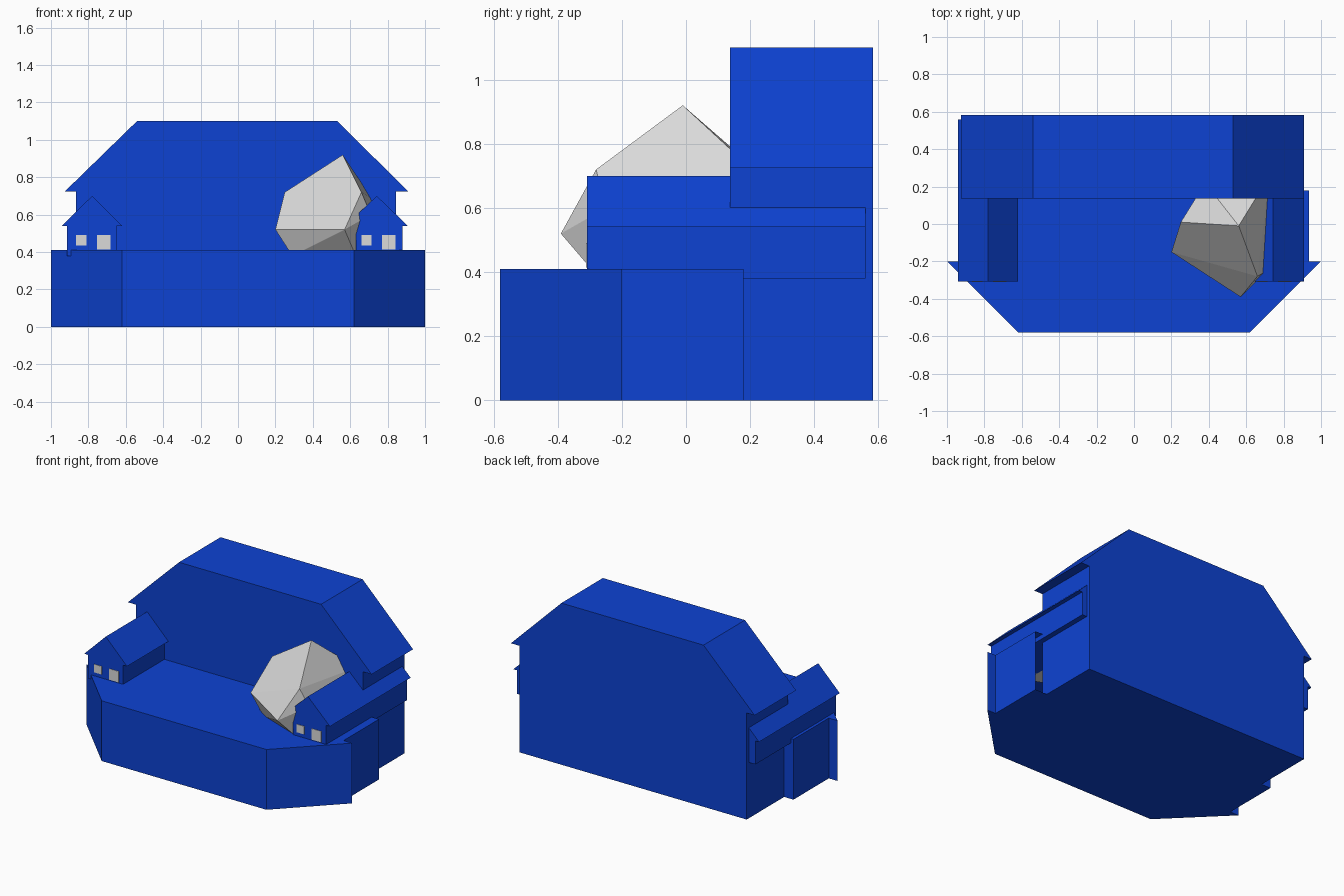
import bpy
import bmesh
from mathutils import Vector

if "Cube" in bpy.data.objects:
    bpy.data.objects.remove(bpy.data.objects["Cube"])


def material(name, rgb):
    m = bpy.data.materials.new(name)
    m.use_nodes = True
    m.diffuse_color = (*rgb, 1)
    bsdf = next(n for n in m.node_tree.nodes if n.type == 'BSDF_PRINCIPLED')
    bsdf.inputs["Base Color"].default_value = (*rgb, 1)
    return m


blue = material("bright blue", (0.004, 0.055, 0.65))
grey = material("light grey", (0.7, 0.7, 0.7))


def finish(bm, name, mat):
    bmesh.ops.recalc_face_normals(bm, faces=bm.faces)
    mesh = bpy.data.meshes.new(name)
    bm.to_mesh(mesh)
    bm.free()
    mesh.materials.append(mat)
    obj = bpy.data.objects.new(name, mesh)
    bpy.context.collection.objects.link(obj)
    return obj


def prism(points, place, offset):
    """Extrude a flat outline; place maps each 2D point into space."""
    bm = bmesh.new()
    face = bm.faces.new([bm.verts.new(place(*p)) for p in points])
    ext = bmesh.ops.extrude_face_region(bm, geom=[face], use_keep_orig=True)
    moved = [v for v in ext["geom"] if isinstance(v, bmesh.types.BMVert)]
    bmesh.ops.translate(bm, verts=moved, vec=Vector(offset))
    bmesh.ops.recalc_face_normals(bm, faces=bm.faces)
    return bm


def front_prism(name, points, y0, y1, mat):
    return finish(prism(points, lambda x, z: (x, y0, z), (0, y1 - y0, 0)), name, mat)


# Base platform with chamfered front and narrower sides
half = [(0.62, -0.58), (1, -0.2), (0.935, -0.2), (0.935, 0.18), (0.845, 0.18)]
outline = half + [(-x, y) for x, y in reversed(half)]
bm = prism(outline, lambda x, y: (x, y, 0), (0, 0, 0.41))
# Open end beside the hall
for f in list(bm.faces):
    c = f.calc_center_median()
    if abs(c.y - 0.18) < 0.001 and c.x > 0.5:
        bm.faces.remove(f)
finish(bm, "base_platform", blue)

# Tall rear hall with overhanging eaves
front_prism("rear_hall", [
    (-0.865, 0), (0.845, 0), (0.845, 0.725), (0.91, 0.725), (0.53, 1.1),
    (-0.54, 1.1), (-0.925, 0.725), (-0.865, 0.725)], 0.137, 0.583, blue)

# Two long side houses
front_prism("right_house", [
    (-0.915, 0.38), (-0.65, 0.38), (-0.65, 0.54), (-0.62, 0.54),
    (-0.78, 0.7), (-0.942, 0.54), (-0.915, 0.54)], -0.308, 0.56, blue)
front_prism("left_house", [
    (0.63, 0.38), (0.88, 0.38), (0.88, 0.54), (0.908, 0.54),
    (0.742, 0.7), (0.63, 0.594)], -0.308, 0.56, blue)

# Small and large window on each house front
for side, ridge in (("right", -0.78), ("left", 0.745)):
    for size, x0, x1, z0 in (("small", -0.085, -0.03, 0.435),
                             ("large", 0.025, 0.098, 0.415)):
        front_prism(f"{side}_{size}_window", [
            (ridge + x0, z0), (ridge + x1, z0),
            (ridge + x1, 0.49), (ridge + x0, 0.49)], -0.311, -0.305, grey)

# Faceted boulder leaning against the hall
bm = bmesh.new()
for p in [(0.56, -0.01, 0.92), (0.2, -0.15, 0.52), (0.57, -0.39, 0.52),
          (0.66, -0.28, 0.72), (0.25, 0.01, 0.72), (0.72, 0.25, 0.68),
          (0.38, 0.22, 0.72), (0.71, -0.25, 0.6), (0.72, 0, 0.58),
          (0.29, -0.14, 0.38), (0.63, -0.27, 0.38), (0.67, 0.1, 0.38),
          (0.38, 0.2, 0.38)]:
    bm.verts.new(p)
hull = bmesh.ops.convex_hull(bm, input=bm.verts)
bmesh.ops.delete(bm, geom=[v for v in hull["geom_interior"]
                           if isinstance(v, bmesh.types.BMVert)], context='VERTS')
bmesh.ops.dissolve_limit(bm, angle_limit=0.06, verts=bm.verts, edges=bm.edges)
finish(bm, "boulder", grey)
